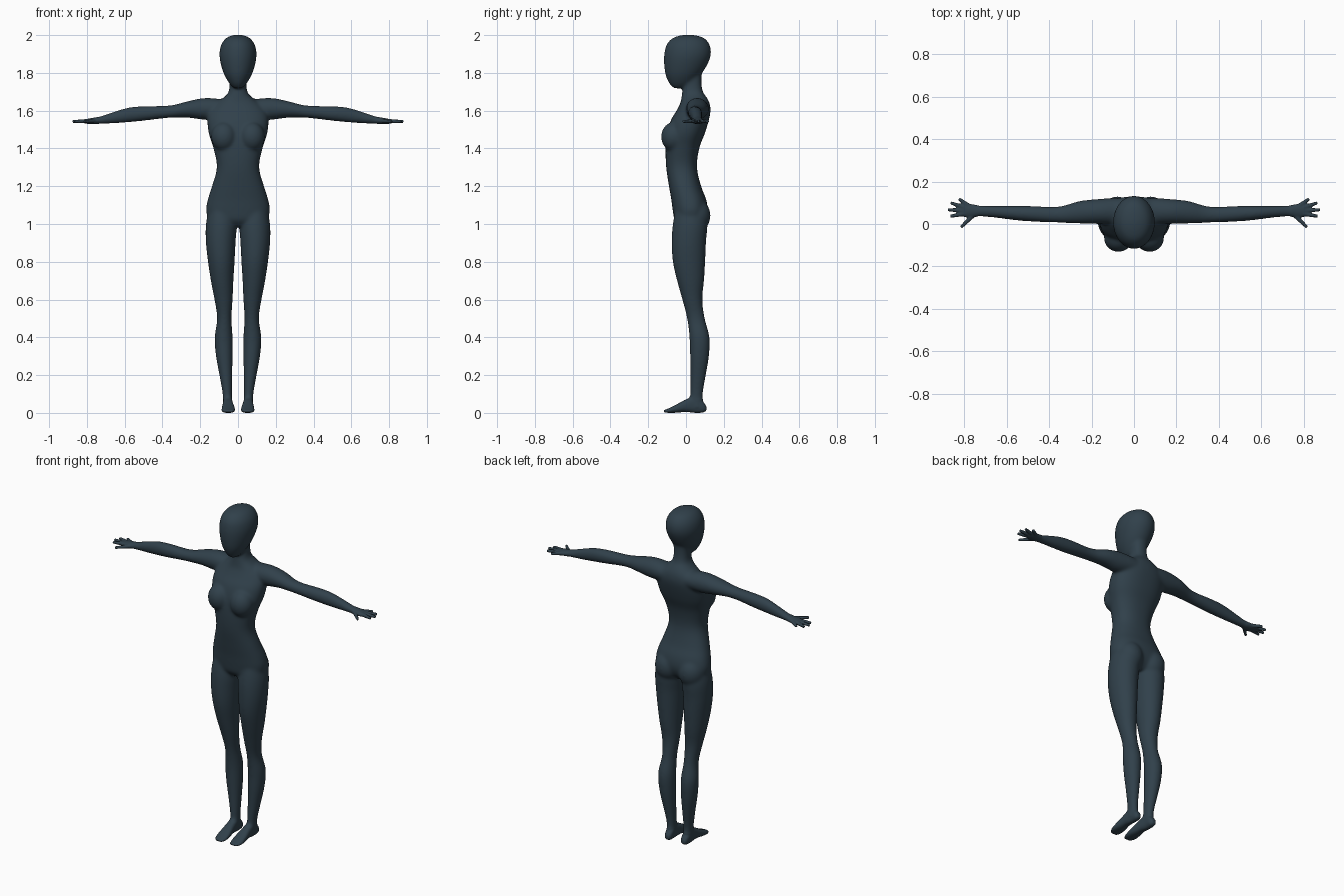
import bpy, bmesh, math
from mathutils import Vector, Matrix

bm = bmesh.new()
SEG, SUB = 40, 4


def place(axis, t, a, b):
    # ring coordinates (a, b) around a loft axis
    return {'z': (a, b, t), 'x': (t, a, b), 'y': (a, t, b)}[axis]


def spline(rows):
    # Catmull-Rom refinement of the ring table
    out = []
    for i in range(len(rows) - 1):
        p = [rows[max(0, min(len(rows) - 1, i + k))] for k in (-1, 0, 1, 2)]
        for s in range(SUB):
            u = s / SUB
            out.append([0.5 * (2 * b + (c - a) * u + (2 * a - 5 * b + 4 * c - d) * u * u
                               + (3 * b - a - 3 * c + d) * u ** 3) for a, b, c, d in zip(*p)])
    return out + [list(rows[-1])]


def loft(axis, rows, power=2.0, mirror=False):
    # rows: position, min/max of first cross axis, min/max of second cross axis
    for side in ((1, -1) if mirror else (1,)):
        rings = []
        for t, a0, a1, b0, b1 in spline(rows):
            ring = []
            for k in range(SEG):
                c, s = math.cos(2 * math.pi * k / SEG), math.sin(2 * math.pi * k / SEG)
                a = (a0 + a1) / 2 + (a1 - a0) / 2 * math.copysign(abs(c) ** (2 / power), c)
                b = (b0 + b1) / 2 + (b1 - b0) / 2 * math.copysign(abs(s) ** (2 / power), s)
                x, y, z = place(axis, t, a, b)
                ring.append(bm.verts.new((x * side, y, z)))
            rings.append(ring)
        for r, q in zip(rings, rings[1:]):
            for k in range(SEG):
                n = (k + 1) % SEG
                bm.faces.new((r[k], r[n], q[n], q[k]))
        bm.faces.new(rings[0])
        bm.faces.new(rings[-1])


def sym(rows):
    # rows symmetric about x = 0: z, half width, front, back
    return [(z, -w, w, f, b) for z, w, f, b in rows]


def blob(center, radii):
    for side in (1, -1):
        m = Matrix.Translation((center[0] * side, center[1], center[2])) @ Matrix.Diagonal((*radii, 1))
        bmesh.ops.create_uvsphere(bm, u_segments=32, v_segments=20, radius=1, matrix=m)


def finger(p, q, r0, r1):
    for side in (1, -1):
        a, b = (Vector((v[0] * side, v[1], v[2])) for v in (p, q))
        m = Matrix.Translation((a + b) / 2) @ (b - a).to_track_quat('Z', 'Y').to_matrix().to_4x4()
        bmesh.ops.create_cone(bm, cap_ends=True, segments=16, radius1=r0, radius2=r1,
                              depth=(b - a).length, matrix=m)


# torso and neck
loft('z', sym([(0.985, 0.09, -0.03, 0.07), (1.02, 0.15, -0.06, 0.1), (1.07, 0.169, -0.07, 0.115),
               (1.13, 0.16, -0.078, 0.107), (1.2, 0.138, -0.09, 0.08), (1.3, 0.112, -0.105, 0.058),
               (1.4, 0.13, -0.108, 0.07), (1.48, 0.155, -0.1, 0.1), (1.55, 0.162, -0.08, 0.121),
               (1.6, 0.15, -0.05, 0.13), (1.64, 0.115, -0.03, 0.125), (1.67, 0.075, -0.024, 0.11),
               (1.7, 0.05, -0.02, 0.09), (1.75, 0.044, -0.01, 0.082), (1.82, 0.045, 0, 0.085)]), 2.3)
# head
loft('z', sym([(1.718, 0.02, -0.065, -0.02), (1.74, 0.043, -0.087, 0.03), (1.78, 0.068, -0.106, 0.07),
               (1.82, 0.084, -0.114, 0.1), (1.87, 0.096, -0.117, 0.125), (1.91, 0.098, -0.114, 0.133),
               (1.95, 0.089, -0.103, 0.125), (1.982, 0.066, -0.075, 0.1), (1.997, 0.037, -0.036, 0.06),
               (2.002, 0.012, -0.005, 0.025)]))
# bust and buttocks
blob((0.074, -0.066, 1.462), (0.068, 0.066, 0.078))
blob((0.078, 0.05, 1.045), (0.078, 0.08, 0.09))
# legs
loft('z', [(1.1, 0.03, 0.15, -0.05, 0.09), (1.0, 0.008, 0.17, -0.07, 0.112),
           (0.9, 0.013, 0.17, -0.076, 0.106), (0.8, 0.018, 0.159, -0.07, 0.102),
           (0.7, 0.024, 0.144, -0.048, 0.096), (0.6, 0.028, 0.125, -0.02, 0.087),
           (0.5, 0.034, 0.111, 0.005, 0.1), (0.4, 0.028, 0.124, 0.018, 0.125),
           (0.3, 0.028, 0.117, 0.021, 0.122), (0.2, 0.03, 0.099, 0.023, 0.106),
           (0.1, 0.031, 0.082, 0.022, 0.09), (0.03, 0.031, 0.08, 0.02, 0.095)], mirror=True)
# feet
loft('y', [(0.108, 0.042, 0.066, 0.012, 0.035), (0.09, 0.032, 0.076, 0.002, 0.06),
           (0.05, 0.03, 0.079, 0.0, 0.095), (0.0, 0.025, 0.081, 0.005, 0.072),
           (-0.05, 0.017, 0.086, 0.001, 0.045), (-0.09, 0.017, 0.085, 0.0, 0.025),
           (-0.117, 0.026, 0.07, 0.003, 0.014)], 2.4, mirror=True)
# arms and palms
loft('x', [(0.0, 0.01, 0.12, 1.565, 1.65), (0.1, 0.0, 0.122, 1.555, 1.663),
           (0.18, 0.0, 0.117, 1.552, 1.667), (0.26, 0.002, 0.108, 1.562, 1.652),
           (0.36, 0.006, 0.082, 1.562, 1.628), (0.5, 0.012, 0.086, 1.546, 1.624),
           (0.58, 0.02, 0.086, 1.538, 1.617), (0.66, 0.03, 0.086, 1.532, 1.594),
           (0.73, 0.034, 0.088, 1.53, 1.57), (0.78, 0.03, 0.096, 1.529, 1.56),
           (0.81, 0.036, 0.09, 1.532, 1.555)], mirror=True)
# fingers and thumbs
for p, q in (((0.775, 0.083), (0.825, 0.119)), ((0.79, 0.075), (0.864, 0.1)),
             ((0.79, 0.063), (0.877, 0.067)), ((0.79, 0.05), (0.865, 0.036)),
             ((0.75, 0.048), (0.815, -0.016))):
    finger((*p, 1.545), (*q, 1.543), 0.012, 0.0075)

bmesh.ops.recalc_face_normals(bm, faces=bm.faces[:])
mesh = bpy.data.meshes.new("body")
bm.to_mesh(mesh)
bm.free()
body = bpy.data.objects.new("body", mesh)
bpy.context.collection.objects.link(body)
bpy.context.view_layer.objects.active = body
body.select_set(True)

# fuse all parts into one skin
rem = body.modifiers.new("fuse", 'REMESH')
rem.mode = 'VOXEL'
rem.voxel_size = 0.0048
bpy.ops.object.modifier_apply(modifier=rem.name)

# soften joins, keeping hands and feet crisp
bm = bmesh.new()
bm.from_mesh(mesh)
soft = [v for v in bm.verts if abs(v.co.x) < 0.74 and v.co.z > 0.07]
for i in range(25):
    bmesh.ops.smooth_vert(bm, verts=soft, factor=0.5, use_axis_x=True, use_axis_y=True, use_axis_z=True)
bmesh.ops.smooth_vert(bm, verts=bm.verts[:], factor=0.5, use_axis_x=True, use_axis_y=True, use_axis_z=True)
for f in bm.faces:
    f.smooth = True
bm.to_mesh(mesh)
bm.free()

mat = bpy.data.materials.new("dark_slate")
mat.diffuse_color = (0.03, 0.052, 0.07, 1)
mesh.materials.clear()
mesh.materials.append(mat)
